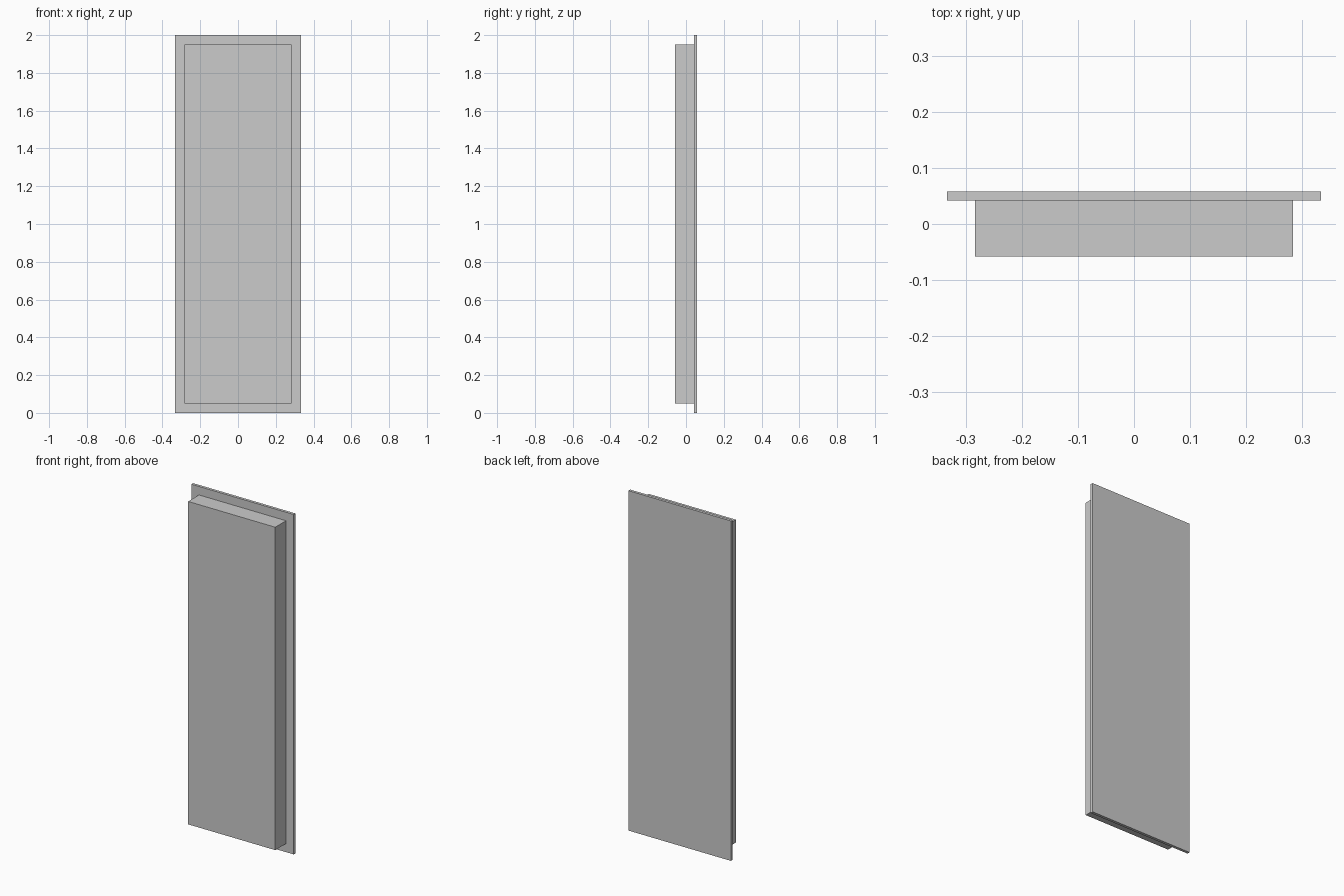
import bpy

if "Cube" in bpy.data.objects:
    bpy.data.objects.remove(bpy.data.objects["Cube"])


def box(name, x, y, z):
    """Axis-aligned box from (min, max) ranges."""
    ranges = (x, y, z)
    bpy.ops.mesh.primitive_cube_add(size=1, location=[(a + b) / 2 for a, b in ranges])
    obj = bpy.context.object
    obj.name = name
    obj.scale = [b - a for a, b in ranges]
    bpy.ops.object.transform_apply(location=False, rotation=False, scale=True)
    return obj


HALF_W, HEIGHT, MARGIN = 0.3333, 2.0, 0.05
FRONT, JOINT, BACK = -0.0583, 0.0417, 0.0583

# Thin plate at the rear, overhanging on all four sides
box("back_plate", (-HALF_W, HALF_W), (JOINT, BACK), (0, HEIGHT))

# Thick raised slab on the front of the plate
box("front_panel", (-HALF_W + MARGIN, HALF_W - MARGIN), (FRONT, JOINT),
    (MARGIN, HEIGHT - MARGIN))
